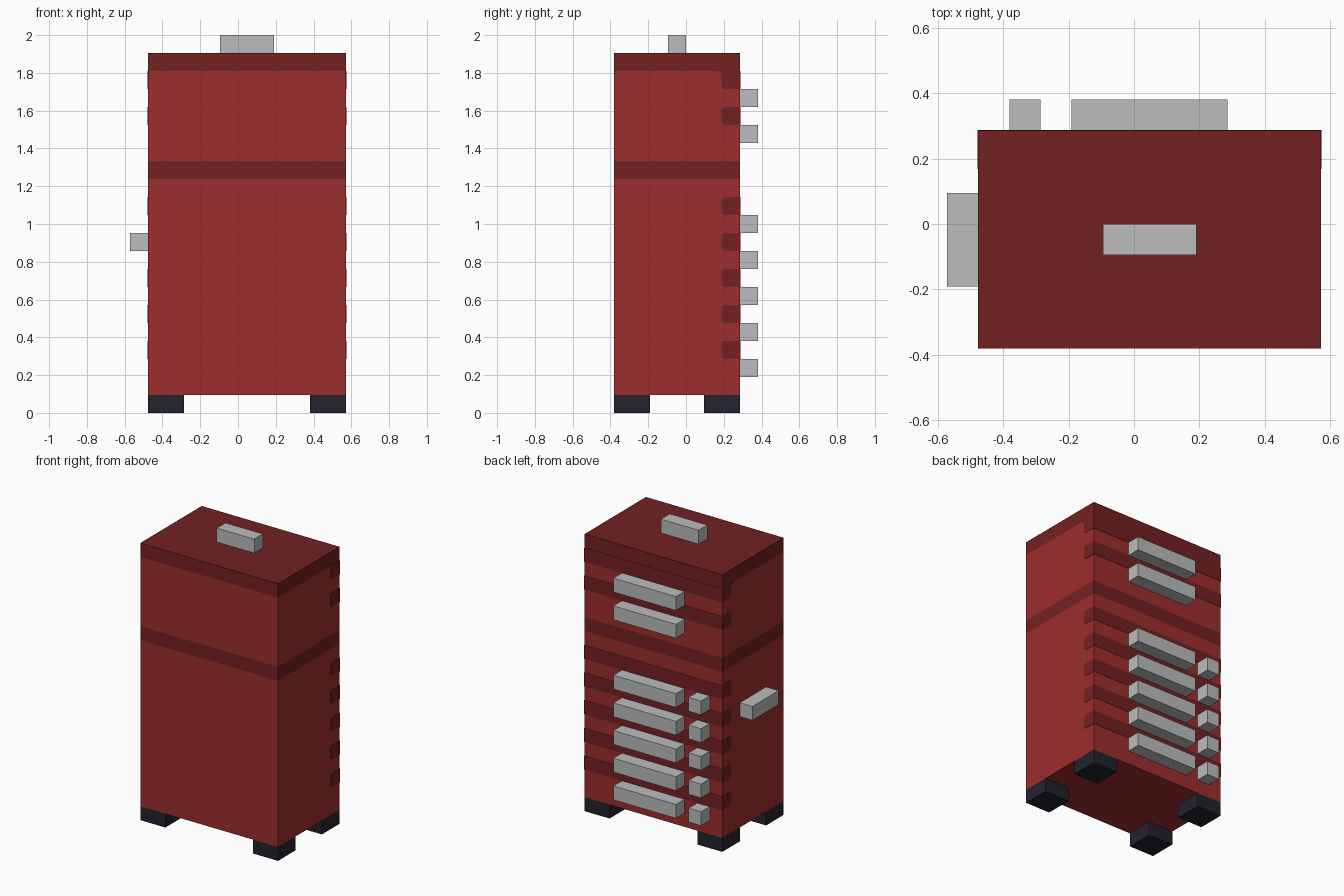
import bpy, bmesh, math

cube = bpy.data.objects.get("Cube")
if cube:
    bpy.data.objects.remove(cube, do_unlink=True)

U = 2 / 21      # everything sits on a grid of this step
SKIN = 0.002    # how far the painted gaps stand out


def material(name, rgb):
    lin = [((c / 255 + 0.055) / 1.055) ** 2.4 for c in rgb] + [1]
    m = bpy.data.materials.new(name)
    m.use_nodes = True
    m.diffuse_color = lin
    m.node_tree.nodes["Principled BSDF"].inputs["Base Color"].default_value = lin
    return m


RED = material("cabinet red", (158, 45, 45))
DARK = material("dark red", (115, 33, 34))
STEEL = material("handle grey", (186, 189, 187))
BLACK = material("foot black", (34, 35, 46))


def finish(name, bm, *mats):
    bmesh.ops.recalc_face_normals(bm, faces=bm.faces)
    me = bpy.data.meshes.new(name)
    bm.to_mesh(me)
    bm.free()
    for m in mats:
        me.materials.append(m)
    ob = bpy.data.objects.new(name, me)
    bpy.context.collection.objects.link(ob)
    return ob


def box_mesh(lo, hi):
    """Box between two corners given in grid steps."""
    bm = bmesh.new()
    bmesh.ops.create_cube(bm, size=1)
    for v in bm.verts:
        v.co = [(hi[i] if v.co[i] > 0 else lo[i]) * U for i in range(3)]
    return bm


def box(name, lo, hi, mat):
    return finish(name, box_mesh(lo, hi), mat)


def arc(cy, cz, r, start, end, steps=4):
    """Points of an arc in the y-z plane, angles in degrees."""
    angles = [math.radians(start + (end - start) * i / steps) for i in range(steps + 1)]
    return [(cy + r * math.cos(a), cz + r * math.sin(a)) for a in angles]


def drawer_gap(name, z, under_lid=False):
    """Dark strip across the back that wraps round both sides."""
    y0, y1, z0, z1, r = 1.98 * U, 3 * U + SKIN, z * U, (z + 1) * U, 0.02
    pts = [(y1, z1)]
    if under_lid:
        pts += arc(y0 - r, z1 - r, r, 90, 0)       # flares into the lid
    else:
        pts += arc(y0 + r, z1 - r, r, 90, 180)
    pts += arc(y0 + r, z0 + r, r, 180, 270) + [(y1, z0)]
    bm = bmesh.new()
    face = bm.faces.new([bm.verts.new((-5 * U - SKIN, y, zz)) for y, zz in pts])
    ext = bmesh.ops.extrude_face_region(bm, geom=[face])
    verts = [g for g in ext["geom"] if isinstance(g, bmesh.types.BMVert)]
    bmesh.ops.translate(bm, vec=(11 * U + 2 * SKIN, 0, 0), verts=verts)
    return finish(name, bm, DARK)


# Cabinet body, cut at the belt and lid and coloured by height
bm = box_mesh((-5, -4, 1), (6, 3, 20))
for z in (13, 14, 19):
    bmesh.ops.bisect_plane(bm, geom=bm.verts[:] + bm.edges[:] + bm.faces[:],
                           plane_co=(0, 0, z * U), plane_no=(0, 0, 1))
for f in bm.faces:
    h = f.calc_center_median().z / U
    f.material_index = int(13 < h < 14 or h > 19)
finish("cabinet_body", bm, RED, DARK)

# Drawer gaps and the long handle below each one
for i, z in enumerate((3, 5, 7, 9, 11, 16, 18), 1):
    drawer_gap(f"drawer_gap_{i}", z, under_lid=(z == 18))
    box(f"drawer_handle_{i}", (-2, 3, z - 1), (3, 4, z), STEEL)
    if z < 13:      # lower drawers also have a small latch
        box(f"drawer_latch_{i}", (-4, 3, z - 1), (-3, 4, z), STEEL)

# Lid handle and side push handle
box("lid_handle", (-1, -1, 20), (2, 0, 21), STEEL)
box("side_handle", (-6, -2, 9), (-5, 1, 10), STEEL)

# Feet
for side, x in (("right", -5), ("left", 4)):
    for end, y in (("front", -4), ("back", 1)):
        box(f"foot_{end}_{side}", (x, y, 0), (x + 2, y + 2, 1), BLACK)
